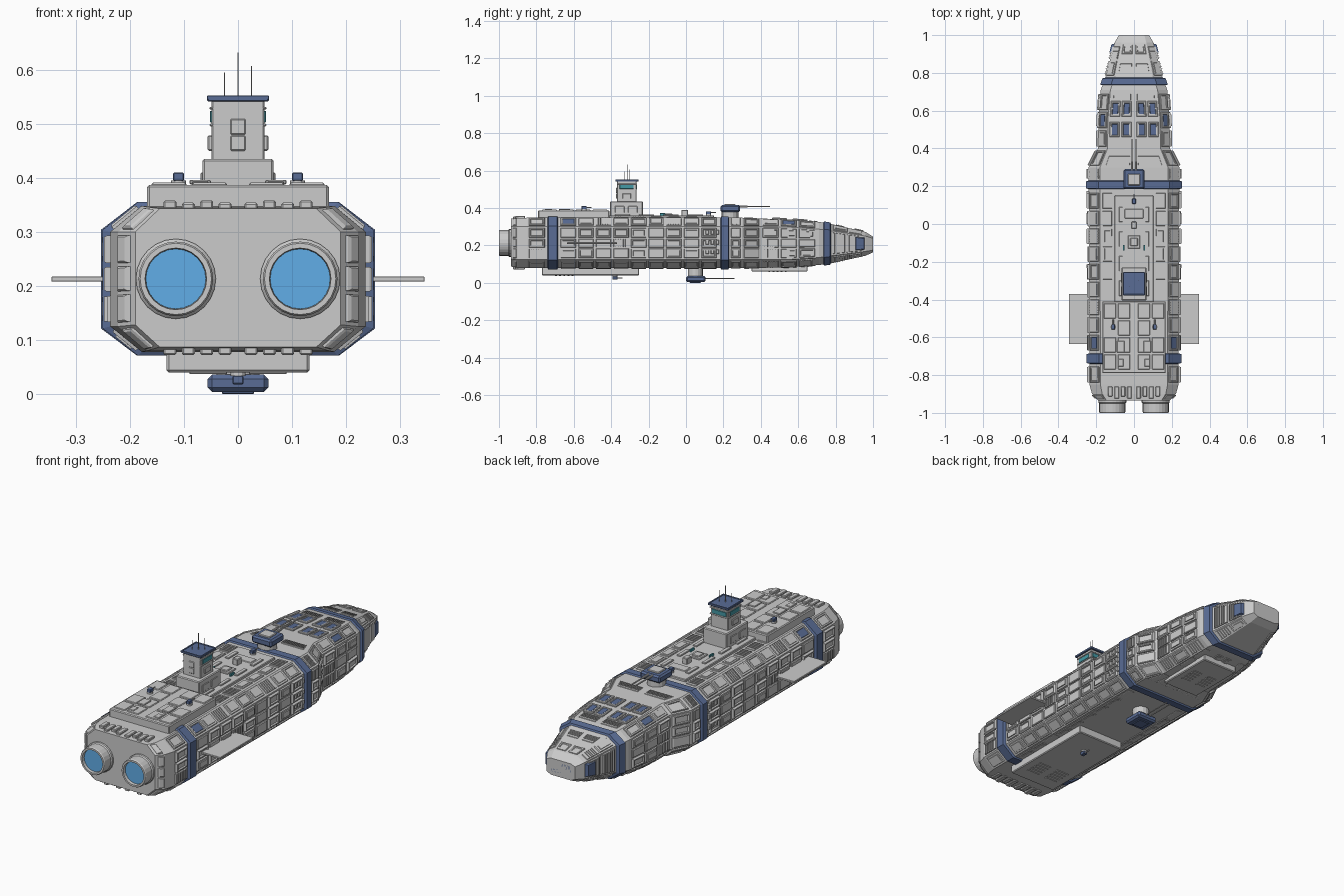
import bpy, bmesh, math, random
from mathutils import Vector, Matrix

if "Cube" in bpy.data.objects:
    bpy.data.objects.remove(bpy.data.objects["Cube"])
random.seed(7)

def mat(name, c):
    m = bpy.data.materials.new(name)
    m.diffuse_color = (*c, 1)
    m.use_nodes = True
    m.node_tree.nodes["Principled BSDF"].inputs["Base Color"].default_value = m.diffuse_color
    return m
BLUE = mat("navy", (0.10, 0.15, 0.30))
GLOW = mat("engine_glow", (0.12, 0.42, 0.80))
TEAL = mat("window_teal", (0.06, 0.32, 0.38))

def finish(name, bm, m=None):
    bmesh.ops.recalc_face_normals(bm, faces=bm.faces)
    me = bpy.data.meshes.new(name)
    bm.to_mesh(me)
    bm.free()
    ob = bpy.data.objects.new(name, me)
    bpy.context.collection.objects.link(ob)
    if m:
        me.materials.append(m)
    return ob

def bridge(bm, loops):
    vs = [[bm.verts.new(p) for p in l] for l in loops]
    n = len(vs[0])
    for a, b in zip(vs, vs[1:]):
        for k in range(n):
            bm.faces.new((a[k], a[(k + 1) % n], b[(k + 1) % n], b[k]))
    bm.faces.new(vs[0])
    bm.faces.new(vs[-1])

def boxes(name, items, m=None, bevel=0.003, mirror=False):
    # items: (x0, x1, y0, y1, z0, z1)
    bm = bmesh.new()
    for it in items:
        for s in ((1, -1) if mirror else (1,)):
            c = Vector((s * (it[0] + it[1]), it[2] + it[3], it[4] + it[5])) / 2
            d = (it[1] - it[0], it[3] - it[2], it[5] - it[4], 1)
            bmesh.ops.create_cube(bm, size=1, matrix=Matrix.Translation(c) @ Matrix.Diagonal(d))
    if bevel:
        bmesh.ops.bevel(bm, geom=bm.edges[:], offset=bevel, segments=1, affect='EDGES')
    return finish(name, bm, m)

def rods(name, items, m=None, seg=10):
    # items: (start, end, radius)
    bm = bmesh.new()
    for a, b, r in items:
        a, b = Vector(a), Vector(b)
        rot = (b - a).to_track_quat('Z', 'Y').to_matrix().to_4x4()
        bmesh.ops.create_cone(bm, cap_ends=True, segments=seg, radius1=r, radius2=r,
                              depth=(b - a).length, matrix=Matrix.Translation((a + b) / 2) @ rot)
    return finish(name, bm, m)

# Hull sections: y, half width, deck half width, z bottom, side low, side high, z top
RINGS = [(-.935, .19, .145, .087, .128, .30, .343), (-.90, .222, .168, .08, .125, .30, .346),
         (-.85, .236, .178, .078, .125, .30, .348), (.30, .240, .18, .078, .125, .30, .348),
         (.40, .190, .14, .08, .125, .30, .344), (.55, .188, .138, .083, .125, .298, .338),
         (.71, .176, .125, .095, .135, .287, .326), (.78, .150, .10, .105, .145, .278, .314),
         (.96, .103, .065, .145, .168, .25, .272), (1.0, .08, .055, .163, .175, .238, .247)]

def section(y):
    for a, b in zip(RINGS, RINGS[1:]):
        if y <= b[0]:
            t = (y - a[0]) / (b[0] - a[0])
            return [p + (q - p) * t for p, q in zip(a, b)][1:]
    return RINGS[-1][1:]

def octagon(y, g=0, gz=0):
    w, t, zb, sl, sh, zt = section(y)
    half = [(t + g * .5, zt + gz), (w + g, sh + gz * .5), (w + g, sl - gz * .5), (t + g * .5, zb - gz)]
    return [(x, y, z) for x, z in half] + [(-x, y, z) for x, z in half[::-1]]

bm = bmesh.new()
bridge(bm, [octagon(r[0]) for r in RINGS])
finish("hull", bm)

# Blue bands around the hull
for name, y0, y1 in (("aft_band", -.74, -.685), ("mid_band", .185, .23), ("bow_band", .735, .775)):
    bm = bmesh.new()
    bridge(bm, [octagon(y0), octagon(y0 + .004, .014, .007), octagon(y1 - .004, .014, .007), octagon(y1)])
    finish(name, bm, BLUE)

# Plating laid on the hull faces: 0 top, 1 upper slope, 2 side, 3 lower slope, 4 bottom
def surf(face, u, y, h, s):
    w, t, zb, sl, sh, zt = section(y)
    pts = [(0, zt), (t, zt), (w, sh), (w, sl), (t, zb), (0, zb)]
    a, b = Vector(pts[face]), Vector(pts[face + 1])
    d = (b - a).normalized()
    p = a + (b - a) * u + Vector((-d.y, d.x)) * h
    return Vector((s * p.x, y, p.y)), (b - a).length

grey, blue = bmesh.new(), bmesh.new()

def plate(bm, face, u0, u1, y0, y1, steps):
    for s in (1, -1):
        loops = []
        for ins, h in steps:
            k = ins / surf(face, 0, (y0 + y1) / 2, 0, 1)[1]
            loops.append([surf(face, u, y, h, s)[0] for u, y in
                          ((u0 + k, y0 + ins), (u1 - k, y0 + ins), (u1 - k, y1 - ins), (u0 + k, y1 - ins))])
        bridge(bm, loops)

def panel(kind, face, u0, u1, y0, y1, h=.01):
    if kind in ("frame", "window"):
        plate(grey, face, u0, u1, y0, y1, [(0, -.004), (0, h * .6), (.003, h), (.009, h), (.011, h * .4)])
        if kind == "window":
            plate(blue, face, u0, u1, y0, y1, [(.011, 0), (.012, h * .8)])
    elif kind == "vent":
        plate(grey, face, u0, u1, y0, y1, [(0, -.004), (.002, h * .5)])
        n = 5
        d = (y1 - y0 - .016) / n
        for k in range(n):
            a = y0 + .008 + k * d
            plate(grey, face, u0, u1, a, a + d * .55, [(.006 if d > .03 else .002, 0), (.0025, h)])
    elif kind == "double":
        plate(grey, face, u0, u1, y0, y1, [(0, -.004), (.003, h * .6)])
        plate(grey, face, u0, u1, y0, y1, [(.01, 0), (.012, h)])
    else:
        plate(grey, face, u0, u1, y0, y1, [(0, -.004), (0, h * .4), (.003, h * .7)])

ROWS = [(.04, .33), (.37, .63), (.67, .96)]
KINDS = ["frame", "frame", "plain", "double", "vent", "plain"]
cols = [(-.925, -.905), (-.84, -.755), (.24, .292), (.31, .39), (.785, .865), (.872, .94)]
cols += [(-.67 + .094 * k, -.67 + .094 * k + .082) for k in range(9)]
cols += [(.41 + .097 * k, .41 + .097 * k + .085) for k in range(3)]
for y0, y1 in cols:
    small = y1 - y0 < .03
    for u0, u1 in ROWS if y0 < .78 else [(.06, .94)]:
        panel("plain" if small else random.choice(KINDS + ["window"] * (random.random() < .2)), 2, u0, u1, y0, y1, .012)
    for f in (1, 3):
        k = "plain" if small else random.choice(["frame", "vent", "double", "window" if f == 1 else "frame"])
        panel(k, f, .1, .9, y0, y1, .009)
    for u0, u1 in [(.05, .35), (.4, .68), (.73, .96)]:
        if not small and y0 > .3 and y0 < .7 and random.random() < .6:
            panel(random.choice(["plain", "double", "vent"]), 4, 1 - u1, 1 - u0, y0, y1, .005)
    if not small and -.7 < y0 < .2:
        panel(random.choice(["plain", "double", "vent"]), 0, .64, .93, y0, y1, .006)
        panel(random.choice(["plain", "double"]), 4, .05, .24, y0, y1, .005)
# Bow deck windows, bow nose panels and narrow slats
for y0 in (.46, .57):
    for u0 in (.1, .55):
        panel("window", 0, u0, u0 + .38, y0, y0 + .08, .008)
for y0, k in ((.31, "vent"), (.655, "vent"), (.80, "vent"), (.90, "frame")):
    panel(k, 0, .12, .85, y0, y0 + .05, .006)
plate(blue, 2, .12, .88, .905, .955, [(0, 0), (.004, .014)])
for k in range(3):
    for u in (.1, .4, .7):
        panel("plain", 2, u, u + .14, .105 + .027 * k, .122 + .027 * k, .016)
finish("hull_plating", grey)
finish("hull_windows", blue, BLUE)
boxes("nose_window", [(-.058, .058, .992, 1.0, .18, .235)], BLUE, .002)
boxes("nose_window_frame", [(-.07, .07, .985, .997, .172, .241)])

# Engines: turned nozzles with glowing discs, on a flat stern plate
for side, x in (("left", -.115), ("right", .115)):
    bm = bmesh.new()
    prof = [(.074, -.92), (.074, -.945), (.069, -.95), (.069, -.995), (.066, -1.0), (.057, -1.0), (.055, -.975), (.055, -.92)]
    bridge(bm, [[(x + r * math.cos(a * math.pi / 12), y, .213 + r * math.sin(a * math.pi / 12))
                 for a in range(24)] for r, y in prof])
    finish("engine_nozzle_" + side, bm)
    rods("engine_glow_" + side, [((x, -.985, .213), (x, -.93, .213), .0555)], GLOW, 24)
stern = [(.012 + .034 * k, .036 + .034 * k, -.925 + .012 * (k % 2), -.86, .335, .354 + .004 * (k % 2)) for k in range(4)]
stern += [(a, b, c, d, .072, .09) for a, b, c, d, _, _ in stern]
boxes("stern_blocks", stern, None, .003, True)

# Raised deck slabs above and below
boxes("rear_deck", [(-.168, .168, -.79, -.41, .33, .387)], None, .004)
boxes("centre_deck", [(-.103, .103, -.42, .15, .34, .36)])
boxes("rear_keel", [(-.132, .132, -.77, -.25, .04, .09)], None, .004)
boxes("front_keel", [(-.10, .10, .35, .65, .06, .10)], None, .004)
boxes("rear_deck_panels", [(.02 + .075 * i, .085 + .075 * i, -.77 + .09 * j, -.69 + .09 * j, .384, .391)
                           for i in range(2) for j in range(4) if (i, j) != (1, 2)], None, .003, True)
boxes("rear_deck_hatches", [(.05, .09, -.68, -.62, .388, .396), (.055, .085, -.755, -.715, .388, .394)], None, .002, True)
boxes("keel_vents", [(.02, .09, -.70 + .022 * k, -.69 + .022 * k, .037, .045) for k in range(5)] +
      [(.02, .07, .44 + .022 * k, .45 + .022 * k, .057, .064) for k in range(5)], None, .001, True)
boxes("centre_deck_hatches", [(-.033, .033, -.13, -.06, .355, .366), (-.02, .02, -.117, -.073, .36, .371),
                              (-.014, .014, -.025, .012, .355, .39), (-.05, .05, .03, .08, .355, .363)])
boxes("centre_deck_rails", [(.06, .08, -.38 + .13 * k, -.30 + .13 * k, .355, .366) for k in range(4)], None, .002, True)
boxes("deck_lamps", [(.05, .058, -.14, -.11, .358, .372)], TEAL, .001, True)

# Bridge tower
boxes("tower_base", [(-.066, .066, -.405, -.23, .35, .435)], None, .004)
boxes("tower", [(-.049, .049, -.37, -.265, .43, .545)], None, .003)
boxes("tower_fittings", [(-.014, .014, -.374, -.36, .48, .509), (-.014, .014, -.374, -.36, .45, .478),
                         (-.056, .056, -.34, -.295, .45, .478), (-.069, .069, -.38, -.33, .375, .41),
                         (-.069, .069, -.31, -.26, .375, .41), (-.053, .053, -.37, -.261, .495, .5),
                         (-.053, .053, -.37, -.261, .526, .531)], None, .002)
boxes("tower_windows", [(-.0515, .0515, -.355, -.28, .502, .524), (-.04, .04, -.3, -.262, .502, .524)], TEAL, .001)
boxes("tower_roof", [(-.057, .057, -.378, -.255, .541, .549)], BLUE, .002)
boxes("tower_roof_rim", [(-.057, -.05, -.378, -.255, .545, .552), (.05, .057, -.378, -.255, .545, .552),
                         (-.055, .055, -.378, -.371, .545, .552), (-.055, .055, -.262, -.255, .545, .552)], BLUE, .001)
rods("antennas", [((0, -.315, .54), (0, -.315, .632), .0015), ((-.025, -.33, .54), (-.025, -.33, .595), .0012),
                  ((.025, -.30, .54), (.025, -.30, .607), .0012)], None, 6)

# Main gun turrets
boxes("top_turret", [(-.056, .056, .185, .29, .378, .415)], BLUE, .008)
boxes("top_turret_hatch", [(-.032, .032, .205, .265, .41, .421)], None, .003)
boxes("belly_turret", [(-.056, .056, 0, .105, .004, .036)], BLUE, .008)
boxes("belly_turret_hatch", [(-.03, .03, .02, .08, 0, .01)], BLUE, .002)
rods("turret_rings", [((0, .235, .34), (0, .235, .382), .045), ((0, .05, .03), (0, .05, .085), .04)], None, 16)
rods("gun_barrels", [((x, .27, .408), (x, .45, .408), .0035) for x in (-.011, .011)] +
     [((x, .09, .024), (x, .26, .024), .003) for x in (-.011, .011)] +
     [((x, .28, .408), (x, .33, .408), .006) for x in (-.011, .011)])

# Small point-defence turrets
spots = [(-.11, -.545, .385, 1), (.11, -.545, .385, 1), (0, .12, .357, 1), (0, -.38, .043, -1)]
rods("small_turret_bases", [((x, y, z), (x, y, z + .01 * d), .014) for x, y, z, d in spots], None, 12)
boxes("small_turrets", [(x - .01, x + .01, y - .014, y + .014, *sorted((z + .009 * d, z + .025 * d)))
                        for x, y, z, d in spots], BLUE, .002)
rods("small_turret_barrels", [((x, y, z + .018 * d), (x, y + .04, z + .018 * d), .003) for x, y, z, d in spots], None, 8)

# Side fins
boxes("side_fins", [(.23, .345, -.635, -.37, .208, .217)], None, .001, True)
